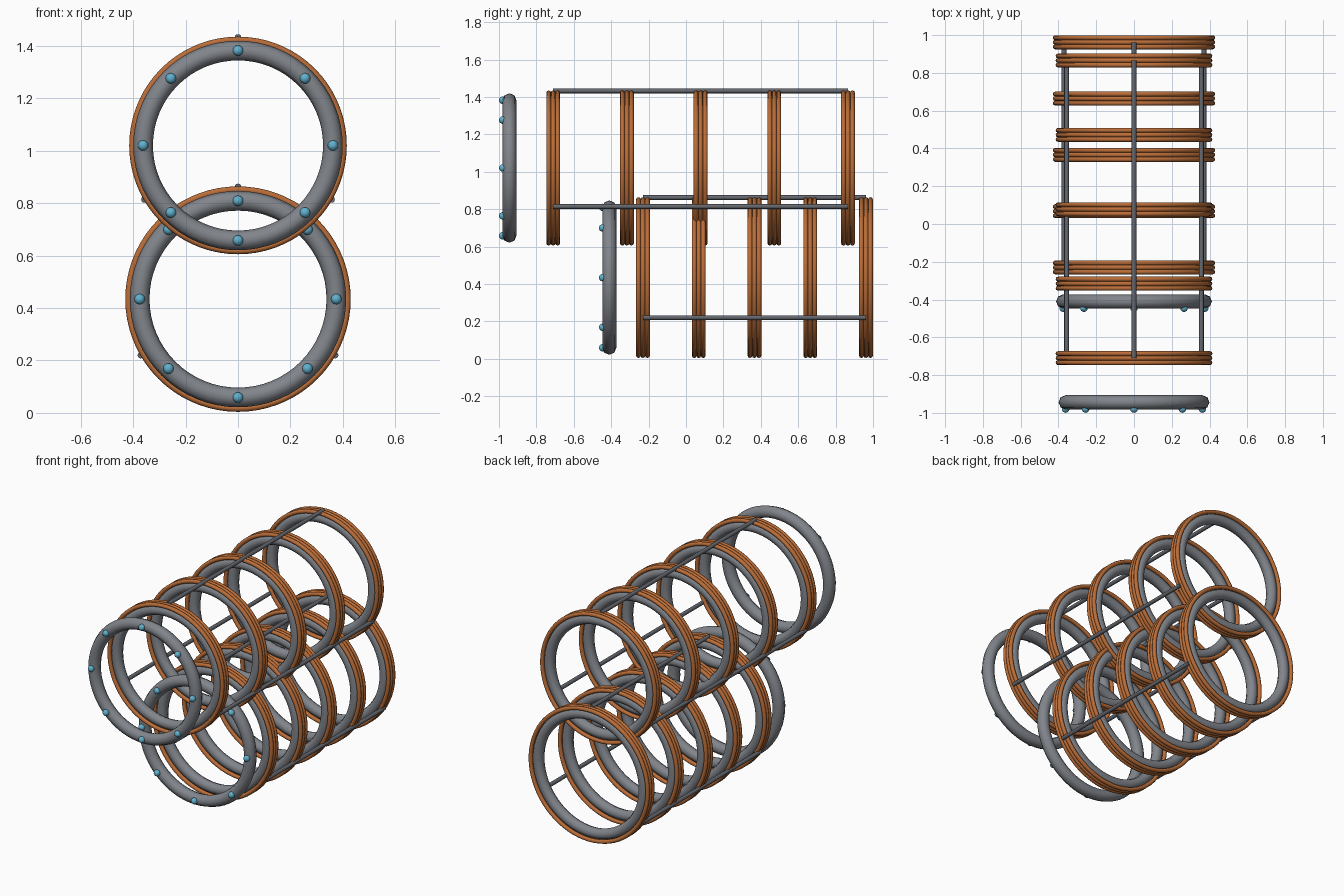
import bpy, math

if "Cube" in bpy.data.objects:
    bpy.data.objects.remove(bpy.data.objects["Cube"])


def material(name, rgb):
    m = bpy.data.materials.new(name)
    m.diffuse_color = (*rgb, 1)
    m.use_nodes = True
    m.node_tree.nodes["Principled BSDF"].inputs["Base Color"].default_value = m.diffuse_color
    return m


STEEL = material("steel grey", (0.22, 0.235, 0.26))
ROD = material("dark steel", (0.13, 0.14, 0.16))
COPPER = material("copper orange", (0.50, 0.155, 0.04))
BLUE = material("light blue", (0.12, 0.44, 0.62))


def finish(name, mat, angle=60):
    ob = bpy.context.object
    ob.name = name
    ob.data.materials.append(mat)
    bpy.ops.object.shade_smooth_by_angle(angle=math.radians(angle))
    return ob


def ring(name, y, z, major, minor, mat, sides, segs=64):
    # torus whose axis runs along y
    bpy.ops.mesh.primitive_torus_add(
        location=(0, y, z), rotation=(math.pi / 2, 0, 0),
        major_radius=major, minor_radius=minor,
        major_segments=segs, minor_segments=sides)
    return finish(name, mat)


def rod(name, x, z, y0, y1):
    bpy.ops.mesh.primitive_cylinder_add(
        vertices=12, radius=0.0125, depth=y1 - y0,
        location=(x, (y0 + y1) / 2, z), rotation=(math.pi / 2, 0, 0))
    return finish(name, ROD)


def coil_stack(label, z, core_r, wire_r, rod_r, ring_y, front_y, front_r):
    # wound rings: grey core with three copper turns around the rim
    for i, y in enumerate(ring_y):
        ring(f"{label}_core_{i}", y, z, core_r, 0.034, STEEL, 8)
        for k in (-1, 0, 1):
            ring(f"{label}_winding_{i}_{k + 1}", y + k * 0.024, z,
                 wire_r, 0.0130, COPPER, 8, 72)

    # three spacer rods, 120 degrees apart
    for i in range(3):
        a = math.radians(90 + 120 * i)
        rod(f"{label}_rod_{i}", rod_r * math.cos(a), z + rod_r * math.sin(a),
            ring_y[0], ring_y[-1])

    # front ring with eight bead lights
    ring(f"{label}_front_ring", front_y, z, front_r, 0.0375, STEEL, 8)
    for i in range(8):
        a = math.tau * i / 8
        bpy.ops.mesh.primitive_uv_sphere_add(
            segments=16, ring_count=10, radius=0.02,
            location=(front_r * math.cos(a), front_y - 0.0355,
                      z + front_r * math.sin(a)))
        finish(f"{label}_bead_{i}", BLUE)


coil_stack("upper", 1.02, 0.363, 0.402, 0.412,
           [-0.71 + 0.394 * i for i in range(5)], -0.944, 0.362)
coil_stack("lower", 0.434, 0.377, 0.417, 0.428,
           [-0.23 + 0.298 * i for i in range(5)], -0.41, 0.375)
